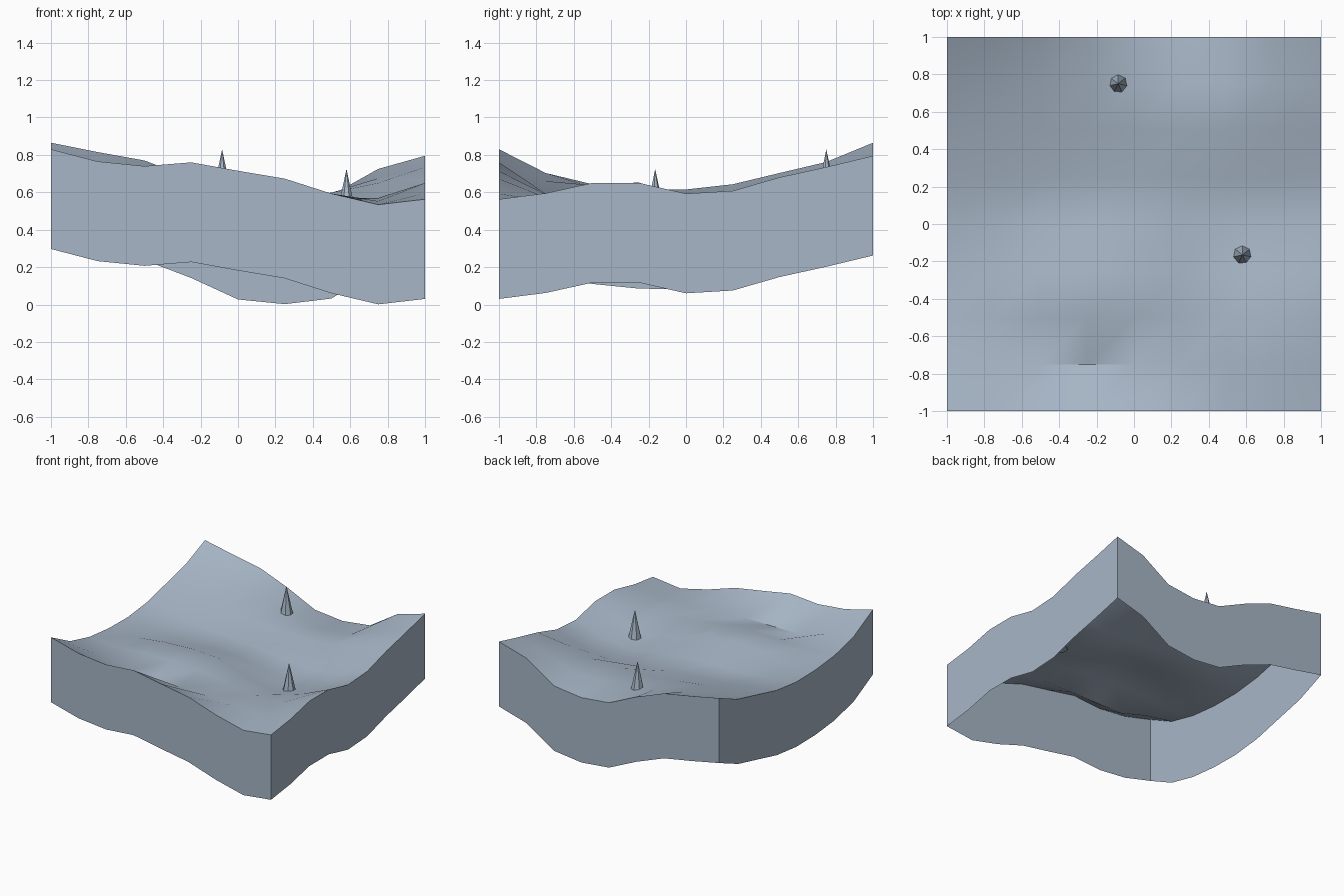
import bpy
import bmesh
import math

cube = bpy.data.objects.get("Cube")
if cube:
    bpy.data.objects.remove(cube, do_unlink=True)

SPACING = 0.25
SKIRT_DEPTH = 0.533

# Ground heights in thousandths, front row first, left column first
HEIGHTS = (
    (830, 765, 740, 760, 715, 673, 593, 534, 563),
    (703, 660, 590, 590, 592, 588, 572, 553, 595),
    (643, 625, 638, 644, 635, 595, 565, 570, 650),
    (618, 610, 640, 652, 640, 555, 500, 545, 650),
    (615, 580, 560, 560, 550, 520, 480, 510, 593),
    (643, 605, 575, 560, 535, 505, 490, 525, 608),
    (703, 665, 650, 620, 590, 585, 598, 650, 680),
    (762, 715, 690, 645, 600, 568, 585, 675, 735),
    (865, 815, 770, 675, 560, 535, 565, 725, 795),
)


def flat_material(name, colour):
    material = bpy.data.materials.new(name)
    material.use_nodes = True
    material.diffuse_color = colour
    shader = next(n for n in material.node_tree.nodes if n.type == "BSDF_PRINCIPLED")
    shader.inputs["Base Color"].default_value = colour
    return material


def make_object(name, bm, material):
    mesh = bpy.data.meshes.new(name)
    bm.to_mesh(mesh)
    bm.free()
    mesh.materials.append(material)
    obj = bpy.data.objects.new(name, mesh)
    bpy.context.collection.objects.link(obj)
    return obj


stone = flat_material("blue_grey_stone", (0.39, 0.47, 0.57, 1.0))

# Rolling ground: an even grid of quads lifted to the height rows
bm = bmesh.new()
rows = [
    [bm.verts.new((-1 + i * SPACING, -1 + j * SPACING, h / 1000)) for i, h in enumerate(row)]
    for j, row in enumerate(HEIGHTS)
]
for low, high in zip(rows, rows[1:]):
    for i in range(len(low) - 1):
        bm.faces.new((low[i], low[i + 1], high[i + 1], high[i]))

# Side walls: the rim dropped straight down, leaving the underside open
rim = [edge for edge in bm.edges if edge.is_boundary]
dropped = bmesh.ops.extrude_edge_only(bm, edges=rim)["geom"]
bmesh.ops.translate(
    bm,
    verts=[item for item in dropped if isinstance(item, bmesh.types.BMVert)],
    vec=(0, 0, -SKIRT_DEPTH),
)
bmesh.ops.recalc_face_normals(bm, faces=bm.faces)
if rows[4][4].link_faces[0].normal.z < 0:
    bmesh.ops.reverse_faces(bm, faces=bm.faces)
terrain = make_object("terrain_block", bm, stone)
bpy.ops.object.select_all(action="DESELECT")
terrain.select_set(True)
bpy.context.view_layer.objects.active = terrain
bpy.ops.object.shade_smooth_by_angle(angle=math.radians(30))


# Pointed markers standing on the ground
def spike(name, x, y, tip, height=0.24, radius=0.052):
    cone = bmesh.new()
    bmesh.ops.create_cone(
        cone, cap_ends=True, segments=7, radius1=radius, radius2=0, depth=height
    )
    bmesh.ops.translate(cone, verts=cone.verts, vec=(x, y, tip - height / 2))
    return make_object(name, cone, stone)


spike("back_spike", -0.085, 0.75, 0.83)
spike("front_spike", 0.58, -0.165, 0.725)
